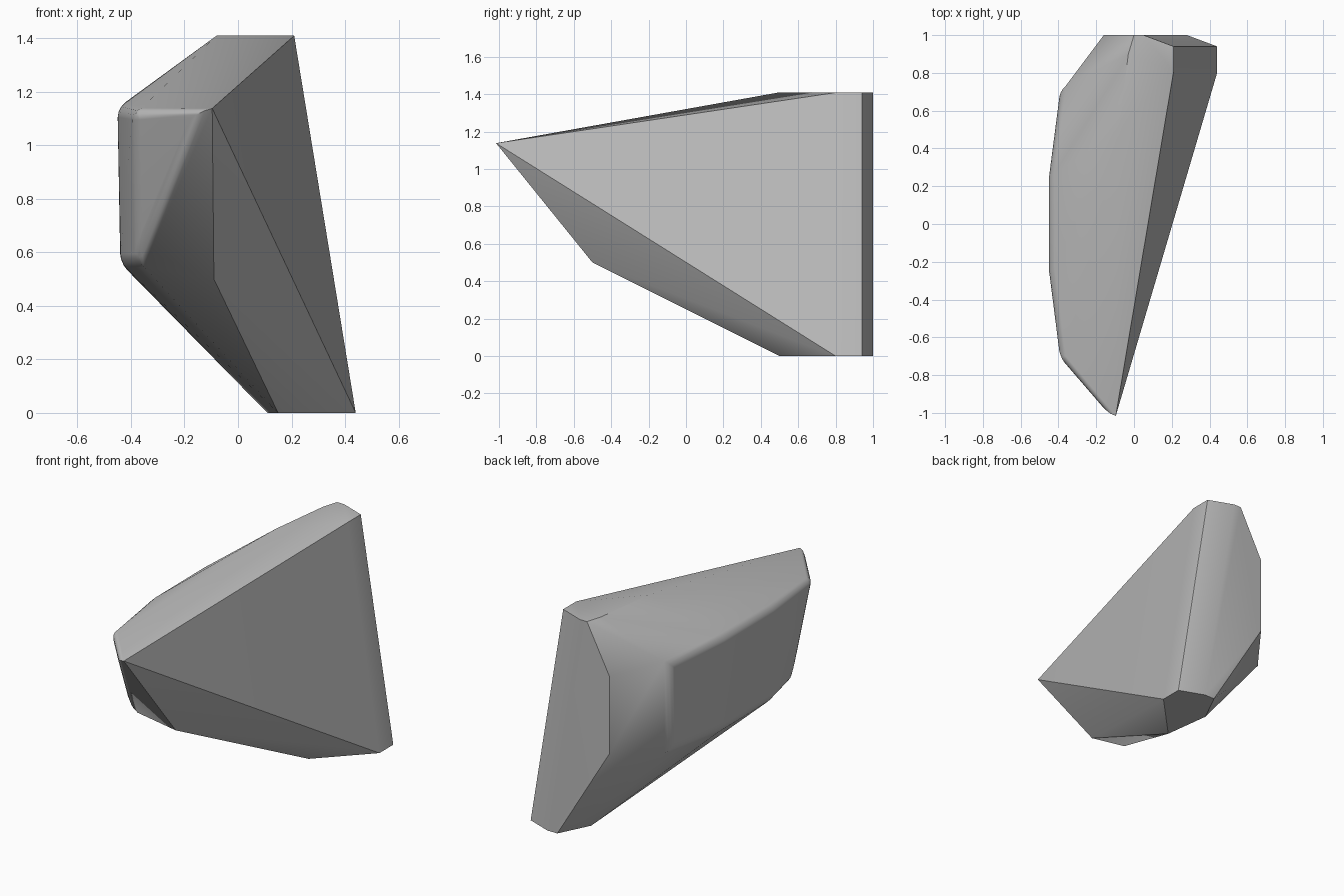
import bpy, bmesh, math

old = bpy.data.objects.get("Cube")
if old:
    bpy.data.objects.remove(old, do_unlink=True)

# One plain stone colour
stone = bpy.data.materials.new("stone_grey")
stone.use_nodes = True
grey = (0.5, 0.5, 0.5, 1)
stone.diffuse_color = grey
stone.node_tree.nodes["Principled BSDF"].inputs["Base Color"].default_value = grey

# Flat cap outlines, leaning sideways from bottom to top
top_cap = [(-.08, .5), (-.03, .9), (0, 1), (.05, 1), (.21, .94), (.21, .81)]
bottom_cap = [(.15, .5), (.11, .8), (.21, 1), (.28, 1), (.44, .94), (.44, .8)]
# Upper and lower rims of the bulging side, from the back to the nose
upper_rim = [(-.16, 1, 1.1), (-.39, .71, 1.13), (-.45, .25, 1.14),
             (-.45, -.25, 1.14), (-.39, -.72, 1.13), (-.14, -1.01, 1.13)]
lower_rim = [(-.16, 1, .61), (-.39, .71, .58), (-.44, .25, .56),
             (-.44, -.25, .56), (-.38, -.53, .56), (-.09, -.5, .5)]

bm = bmesh.new()
for x, y in top_cap:
    bm.verts.new((x, y, 1.41))
for x, y in bottom_cap:
    bm.verts.new((x, y, 0))
for p in upper_rim + lower_rim:
    bm.verts.new(p)
hull = bmesh.ops.convex_hull(bm, input=bm.verts[:])
bmesh.ops.delete(bm, geom=[v for v in bm.verts if not v.link_faces], context='VERTS')
bmesh.ops.dissolve_limit(bm, angle_limit=math.radians(2), verts=bm.verts[:], edges=bm.edges[:])


# Round the rims and the nose, leaving the caps and back crisp
def on_rim(v):
    return v.co.x < -.1 and .5 < v.co.z < 1.2 and v.co.y < .9


soft = [e for e in bm.edges if all(on_rim(v) for v in e.verts)
        and e.calc_face_angle(0) > math.radians(20)]
bmesh.ops.bevel(bm, geom=soft, offset=.035, segments=3, profile=.5,
                affect='EDGES', clamp_overlap=True)
bmesh.ops.recalc_face_normals(bm, faces=bm.faces[:])

mesh = bpy.data.meshes.new("rock_slab")
bm.to_mesh(mesh)
bm.free()
mesh.materials.append(stone)
rock = bpy.data.objects.new("rock_slab", mesh)
bpy.context.collection.objects.link(rock)

# Smooth shading that keeps the flat planes readable
bpy.ops.object.select_all(action='DESELECT')
rock.select_set(True)
bpy.context.view_layer.objects.active = rock
bpy.ops.object.shade_smooth_by_angle(angle=math.radians(35))
weighted = rock.modifiers.new("weighted_normals", 'WEIGHTED_NORMAL')
weighted.keep_sharp = True
